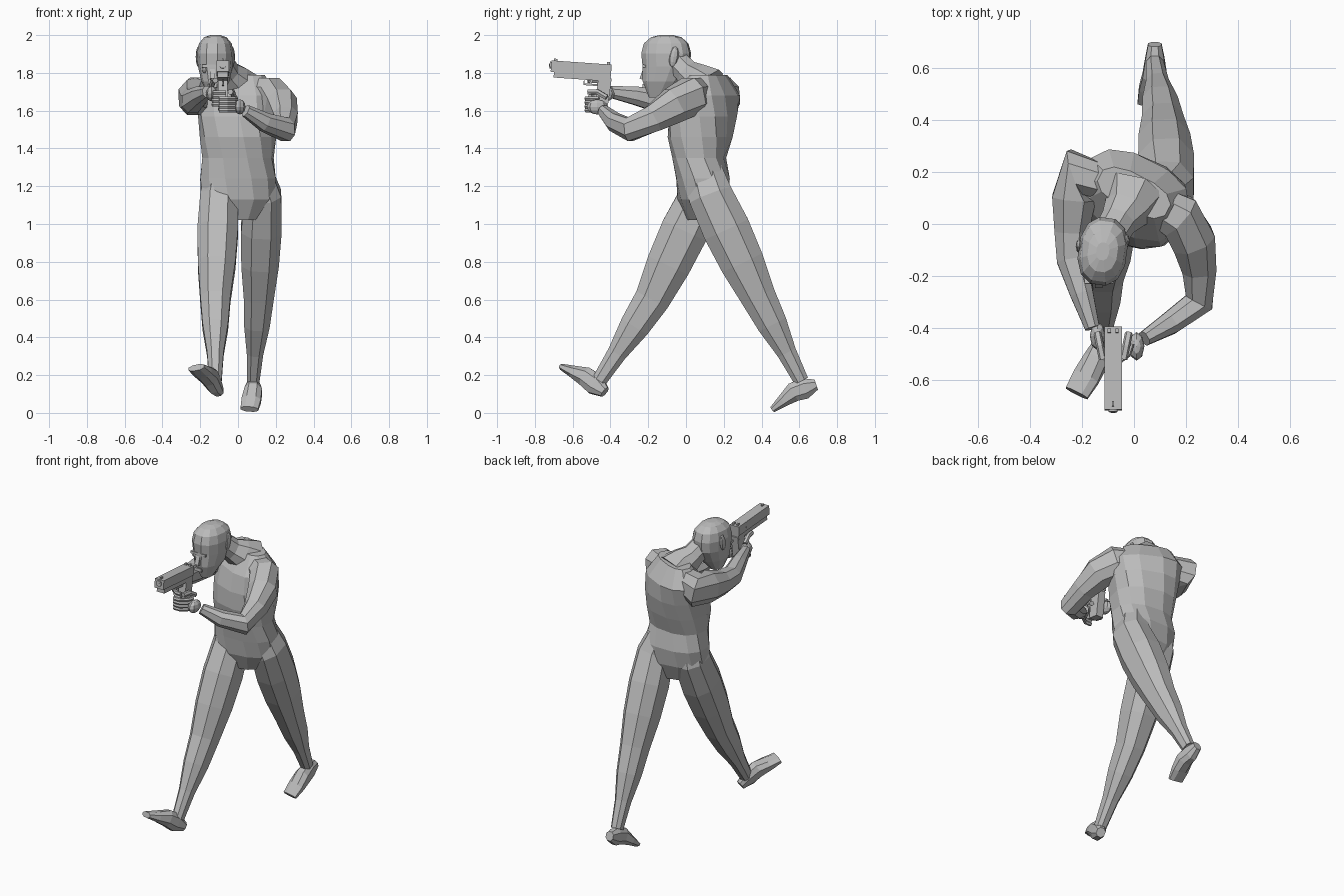
import bpy, bmesh, math
from mathutils import Vector, Matrix

if "Cube" in bpy.data.objects:
    bpy.data.objects.remove(bpy.data.objects["Cube"])

tone = (.5, .5, .5, 1)
grey = bpy.data.materials.new("plain grey")
grey.use_nodes = True
grey.diffuse_color = tone
grey.node_tree.nodes["Principled BSDF"].inputs["Base Color"].default_value = tone

ACROSS, UP = Vector((1, 0, 0)), Vector((0, 0, 1))


def finish(name, bm):
    """Turn the bmesh into a flat-shaded grey object."""
    bmesh.ops.recalc_face_normals(bm, faces=bm.faces[:])
    mesh = bpy.data.meshes.new(name)
    bm.to_mesh(mesh)
    bm.free()
    mesh.materials.append(grey)
    obj = bpy.data.objects.new(name, mesh)
    bpy.context.collection.objects.link(obj)
    return obj


def section(angle, square):
    """Point on a slightly squared unit circle."""
    return [math.copysign(abs(value) ** square, value)
            for value in (math.cos(angle), math.sin(angle))]


def loft(name, centres, widths, depths, side=ACROSS, sides=8, level=False,
         twist=lambda t: 0, square=.85):
    """Skin closed sections placed along a path of centres."""
    bm = bmesh.new()
    centres = [Vector(c) for c in centres]
    last = len(centres) - 1
    loops = []
    for i, (centre, width, depth) in enumerate(zip(centres, widths, depths)):
        ahead, behind = centres[min(i + 1, last)], centres[max(i - 1, 0)]
        along = UP if level else (ahead - behind).normalized()
        u = (side - along * side.dot(along)).normalized()
        u = Matrix.Rotation(math.radians(twist(i / last)), 3, along) @ u
        v = along.cross(u)
        loop = []
        for k in range(sides):
            c, s = section(math.tau * (k + .5) / sides, square)
            loop.append(bm.verts.new(centre + u * c * width + v * s * depth))
        loops.append(loop)
    for low, high in zip(loops, loops[1:]):
        for k in range(sides):
            n = (k + 1) % sides
            bm.faces.new((low[k], low[n], high[n], high[k]))
    bm.faces.new(loops[0])
    bm.faces.new(loops[-1])
    return finish(name, bm)


def bones(joints, steps):
    """Divide straight bones between joints into evenly spaced centres."""
    joints = [Vector(j) for j in joints]
    path = [a.lerp(b, k / steps) for a, b in zip(joints, joints[1:]) for k in range(steps)]
    return path + [joints[-1]]


def limb(name, path, radii, flatness, side):
    return loft(name, path, [r * flatness for r in radii], radii, side)


def tube(name, path, radius, sides=6):
    radii = [radius] * len(path)
    return loft(name, path, radii, radii, UP, sides)


def placed(bm, name, centre, size, tilt):
    """Scale, tilt about the sideways axis, then move into place."""
    turn = Matrix.Rotation(math.radians(tilt), 4, "X")
    bmesh.ops.transform(bm, verts=bm.verts[:], matrix=Matrix.Translation(centre) @ turn
                        @ Matrix.Diagonal((*size, 1)))
    return finish(name, bm)


def block(name, centre, size, tilt=-4):
    bm = bmesh.new()
    bmesh.ops.create_cube(bm, size=1)
    return placed(bm, name, centre, size, tilt)


def ball(name, centre, size, tilt=0):
    bm = bmesh.new()
    bmesh.ops.create_uvsphere(bm, u_segments=8, v_segments=6, radius=1)
    return placed(bm, name, centre, size, tilt)


# Torso, twisting from the hips to the shoulders
girth = (.1, .2, .205, .19, .2, .21, .22, .15)
thickness = (.08, .13, .145, .14, .165, .17, .15, .07)
spine = (.09, .09, .09, .07, .075, .09, .11, .12)
loft("torso", [(0, y, 1.02 + .11 * i) for i, y in enumerate(spine)],
     girth, thickness, sides=12, level=True,
     twist=lambda t: max(15 - 50 * t, -27), square=.8)

# Legs share one thickness profile, starting inside the pelvis
leg_radii = (.1, .125, .135, .125, .1, .085, .055, .042)
limb("left_leg", [(.08, .08, 1.32)] + bones([(.13, .13, 1.15), (.11, .38, .62),
                                             (.08, .61, .17)], 3), leg_radii, .85, ACROSS)
limb("right_leg", [(-.08, .08, 1.32)] + bones([(-.1, .08, 1.15), (-.12, -.18, .6),
                                               (-.12, -.46, .17)], 3), leg_radii, .85, ACROSS)


# Feet run from the heel to a thin wide toe
def foot(name, heel, instep, toe):
    path = bones((heel, instep, toe), 2)
    loft(name, path, (.028, .04, .05, .055, .05), (.03, .06, .055, .035, .018))


foot("left_foot", (.08, .69, .15), (.08, .57, .11), (.06, .46, .02))
foot("right_foot", (-.1, -.43, .11), (-.15, -.53, .19), (-.22, -.65, .24))

# Arms share one thickness profile from collar to wrist
arm_radii = (.07, .095, .09, .07, .06, .047, .03)
limb("left_arm", [(.04, .1, 1.7), (.17, .03, 1.68), (.225, -.06, 1.63), (.25, -.17, 1.56),
                  (.25, -.3, 1.5), (.14, -.38, 1.54), (.04, -.44, 1.6)],
     arm_radii, 1.1, UP)
limb("right_arm", [(-.09, .15, 1.7), (-.22, .2, 1.68), (-.23, .1, 1.67), (-.24, -.03, 1.65),
                   (-.24, -.14, 1.65), (-.2, -.27, 1.68), (-.16, -.4, 1.7)],
     arm_radii, 1.1, UP)

# Hands, with fingers curling around the grip
GUN = -.08
palm = (.03, .055, .04)
ball("right_palm", (-.14, -.43, 1.69), palm)
ball("left_palm", (.01, -.47, 1.62), palm)
for label, s in (("left", 1), ("right", -1)):
    reach = .06 + s * .01
    for i, finger in enumerate(("index", "middle", "ring", "little")):
        height = 1.68 - s * .015 - i * .021
        curl = [math.pi * k / 5 for k in range(4)]
        tube(label + "_" + finger + "_finger",
             [(GUN + s * reach * math.cos(a), -.46 - reach * math.sin(a), height)
              for a in curl], .012)
    base = Vector((GUN + s * .06, -.42, 1.7 - s * .03))
    tube(label + "_thumb", [base, base + Vector((-s * .01, -.05, .03)),
                            base + Vector((-s * .02, -.1, .03))], .015)

# Neck and head, with the chin set forward and the face turned a little
neck_radii = (.13, .09, .07, .065)
loft("neck", [(-.01, .1, 1.72), (-.03, .05, 1.77), (-.06, .01, 1.8), (-.1, -.06, 1.87)],
     neck_radii, neck_radii)
skull = (.03, .072, .09, .095, .085, .058, .025)
levels = [math.sin(math.pi / 2 * i / (len(skull) - 1)) for i in range(len(skull))]
HEAD, FACE = -.12, -.135
loft("head", [(HEAD, -.105 - .05 * max(0, 1 - 2 * t), 1.67 + .33 * t) for t in levels],
     skull, [width * 1.4 for width in skull], sides=12, level=True, twist=lambda t: -8)
block("nose", (FACE, -.22, 1.79), (.028, .035, .055), tilt=-20)
block("lips", (FACE, -.21, 1.73), (.05, .04, .02))
block("brow", (FACE, -.215, 1.835), (.11, .03, .015))
for label, s in (("left", 1), ("right", -1)):
    ball(label + "_eye", (FACE + s * .04, -.205, 1.815), (.016, .016, .016))
    ball(label + "_ear", (HEAD + s * .09, -.075 + s * .01, 1.885), (.014, .026, .055), tilt=-10)

# Pistol, tilted slightly upward
block("slide", (GUN, -.555, 1.825), (.066, .32, .06))
block("frame", (GUN, -.55, 1.785), (.055, .3, .04))
block("grip", (GUN, -.44, 1.69), (.05, .07, .17), tilt=-8)
block("ejection_port", (GUN - .03, -.5, 1.83), (.008, .06, .04))
block("front_sight", (GUN, -.69, 1.867), (.008, .02, .016))
block("trigger", (GUN, -.5, 1.76), (.01, .012, .04), tilt=-20)
for label, s in (("left", 1), ("right", -1)):
    block(label + "_rear_sight", (GUN + s * .015, -.41, 1.85), (.012, .015, .016))
tube("trigger_guard", [(GUN, -.54, 1.78), (GUN, -.54, 1.74), (GUN, -.46, 1.735)], .007, sides=4)
for label, radius, tip in (("barrel", .018, -.722), ("bore", .009, -.725)):
    tube(label, [(GUN, -.7, 1.84), (GUN, tip, 1.842)], radius, sides=12)
